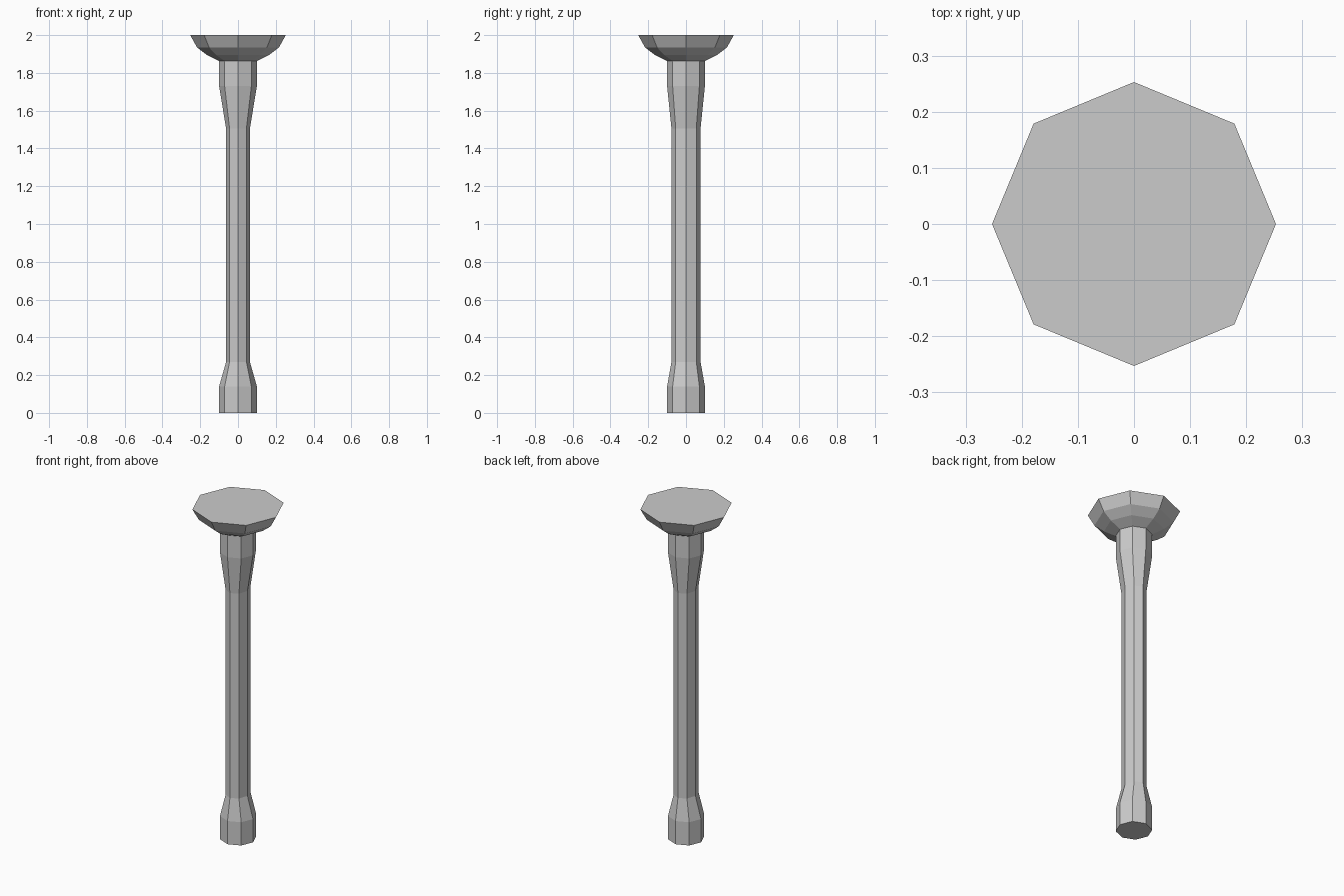
import bpy, bmesh, math

if "Cube" in bpy.data.objects:
    bpy.data.objects.remove(bpy.data.objects["Cube"])

SIDES = 8


def loft(name, rings):
    """Closed flat-faced octagonal body from (z, x radius, y radius) rings."""
    bm = bmesh.new()
    loops = []
    for z, rx, ry in rings:
        loops.append([bm.verts.new((rx * math.cos(i * math.tau / SIDES),
                                    ry * math.sin(i * math.tau / SIDES), z))
                      for i in range(SIDES)])
    for lo, hi in zip(loops, loops[1:]):
        for i in range(SIDES):
            j = (i + 1) % SIDES
            bm.faces.new((lo[i], lo[j], hi[j], hi[i]))
    bm.faces.new(loops[0][::-1])
    bm.faces.new(loops[-1])
    mesh = bpy.data.meshes.new(name)
    bm.to_mesh(mesh)
    bm.free()
    obj = bpy.data.objects.new(name, mesh)
    bpy.context.collection.objects.link(obj)
    return obj


# Column: flared foot, slightly flattened shaft, flared collar
loft("column", [
    (0.0, 0.10, 0.10),
    (0.14, 0.10, 0.10),
    (0.27, 0.063, 0.077),
    (1.505, 0.063, 0.077),
    (1.73, 0.10, 0.10),
    (1.866, 0.10, 0.10),
])

# Flat-topped bowl
loft("bowl", [(z, r, r) for z, r in
              [(1.863, 0.10), (1.895, 0.165), (1.935, 0.217), (2.0, 0.253)]])
